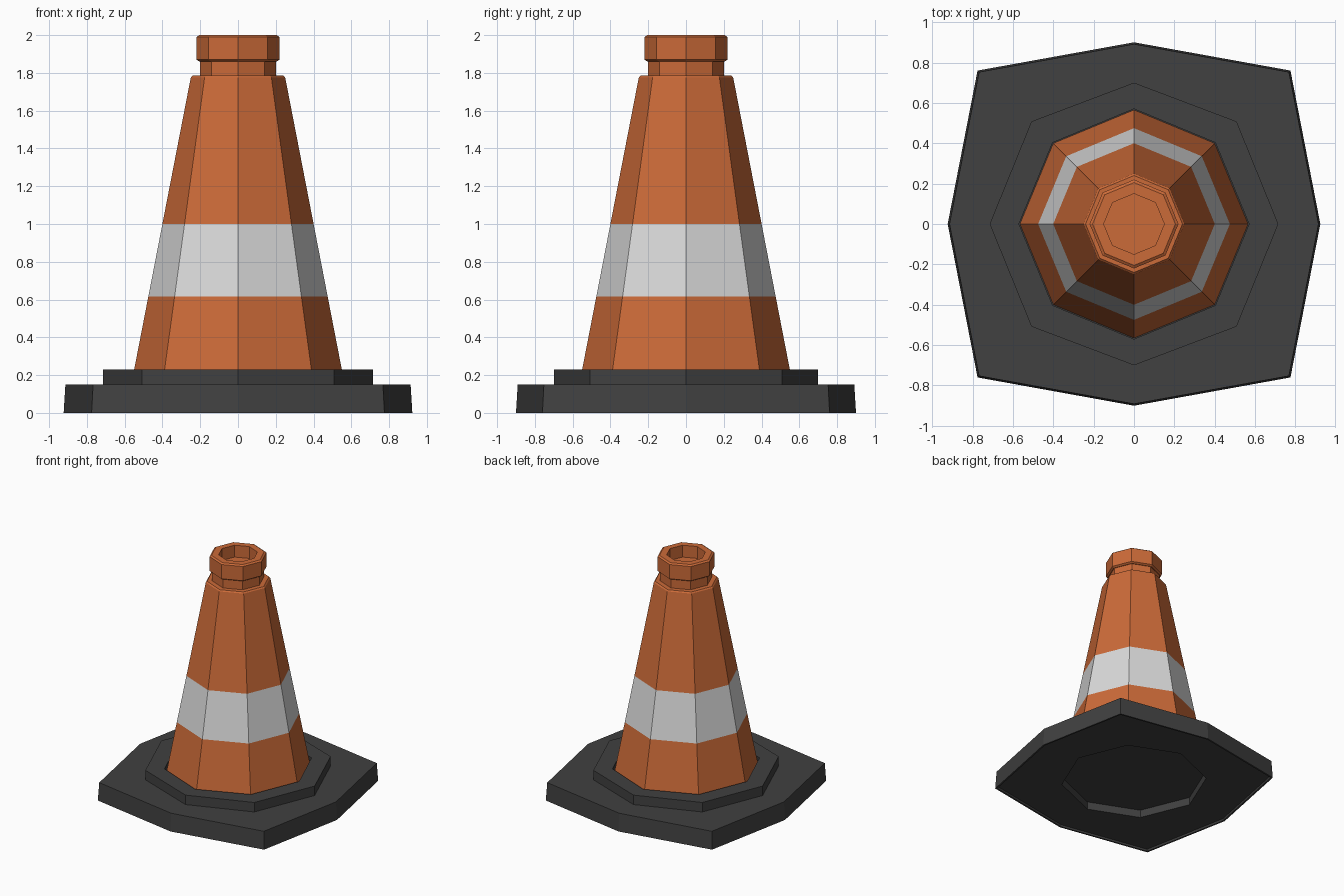
import bpy, bmesh, math

if "Cube" in bpy.data.objects:
    bpy.data.objects.remove(bpy.data.objects["Cube"])


def material(name, rgb):
    m = bpy.data.materials.new(name)
    m.diffuse_color = (*rgb, 1)
    m.use_nodes = True
    m.node_tree.nodes["Principled BSDF"].inputs["Base Color"].default_value = m.diffuse_color
    return m


ORANGE = material("orange", (0.60, 0.145, 0.04))
WHITE = material("white", (0.70, 0.70, 0.70))
RUBBER = material("dark rubber", (0.052, 0.052, 0.052))


def octagon(rx, z, ry=None, d=None):
    """Eight points: corners on the axes (rx, ry) and on the diagonals (d)."""
    ry = rx if ry is None else ry
    dx, dy = d if d else (rx * math.sqrt(0.5), ry * math.sqrt(0.5))
    return [(rx, 0, z), (dx, dy, z), (0, ry, z), (-dx, dy, z),
            (-rx, 0, z), (-dx, -dy, z), (0, -ry, z), (dx, -dy, z)]


def stack(name, rings, mats, closed=False, rule=None):
    """Skin successive octagons; cap the ends or close into a loop."""
    bm = bmesh.new()
    rows = [[bm.verts.new(p) for p in ring] for ring in rings]
    pairs = list(zip(rows, rows[1:]))
    if closed:
        pairs.append((rows[-1], rows[0]))
    else:
        bm.faces.new(rows[0][::-1])
        bm.faces.new(rows[-1])
    for a, b in pairs:
        for i in range(8):
            j = (i + 1) % 8
            bm.faces.new((a[i], a[j], b[j], b[i]))
    bmesh.ops.recalc_face_normals(bm, faces=bm.faces)
    if rule:
        for f in bm.faces:
            f.material_index = rule(f)
    me = bpy.data.meshes.new(name)
    bm.to_mesh(me)
    bm.free()
    for m in mats:
        me.materials.append(m)
    ob = bpy.data.objects.new(name, me)
    bpy.context.collection.objects.link(ob)
    return ob


def base_ring(s, z):
    return octagon(0.923 * s, z, 0.90 * s, (0.775 * s, 0.76 * s))


# Base slab with a thin rim underneath and a central octagonal recess
stack("base_slab", [
    octagon(0.565, 0.08), octagon(0.565, 0.015),
    base_ring(0.98, 0.015), base_ring(0.985, 0.0), base_ring(1.0, 0.0),
    base_ring(0.99, 0.15)], [RUBBER])

# Raised collar around the foot of the cone
stack("base_collar", [
    octagon(0.715, 0.145, 0.70, (0.508, 0.508)),
    octagon(0.715, 0.23, 0.70, (0.508, 0.508)),
    octagon(0.57, 0.23), octagon(0.57, 0.145)], [RUBBER], closed=True)

# Cone body with a white stripe
def cone_r(z):
    return 0.565 + (0.25 - 0.565) * (z - 0.15) / (1.775 - 0.15)

stack("cone_body",
      [octagon(cone_r(z), z) for z in (0.15, 0.615, 1.0, 1.775)]
      + [octagon(0.24, 1.785)],
      [ORANGE, WHITE],
      rule=lambda f: int(0.7 < f.calc_center_median().z < 0.9))

# Neck and rolled lip with a shallow hole in the top
stack("top_neck", [octagon(0.20, 1.78), octagon(0.20, 1.88)], [ORANGE])
stack("top_lip", [
    octagon(0.205, 1.86), octagon(0.22, 1.87), octagon(0.22, 1.99),
    octagon(0.205, 2.0), octagon(0.15, 2.0), octagon(0.15, 1.90)], [ORANGE])
